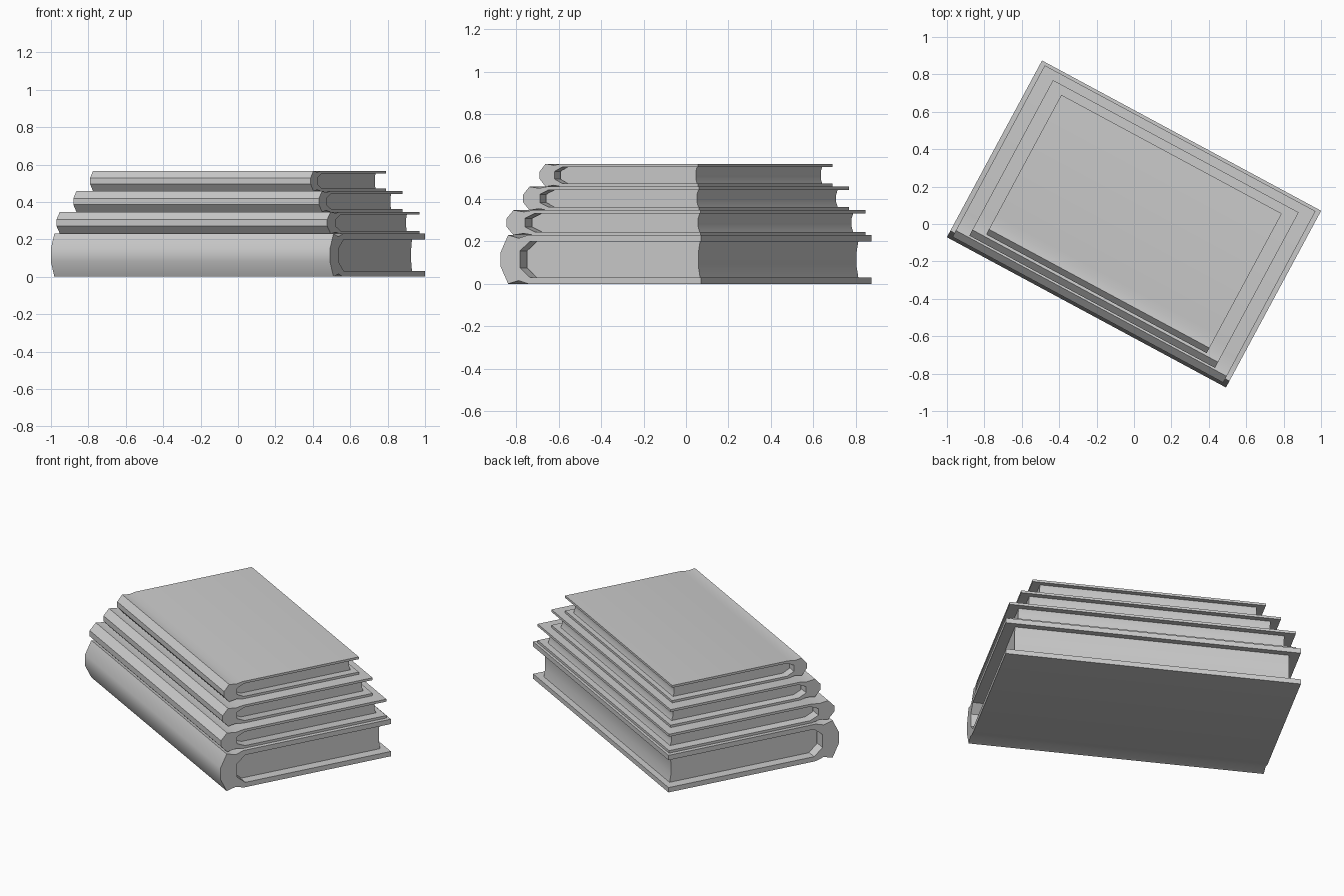
import bpy, bmesh, math

if "Cube" in bpy.data.objects:
    bpy.data.objects.remove(bpy.data.objects["Cube"])

LENGTH, WIDTH, HEIGHT = 1.695, 1.073, 0.23   # bottom book, others are scaled copies
HALF_W = WIDTH / 2
ANGLE = math.radians(-28.3)


def mirrored(lower):
    """Close a (y, z) half profile by mirroring it about mid height."""
    return lower + [(y, HEIGHT - z) for y, z in reversed(lower)]


def extrude(name, profile, length, location, scale):
    """Extrude a closed (y, z) profile along x, centred on x = 0."""
    bm = bmesh.new()
    face = bm.faces.new([bm.verts.new((-length / 2, y, z)) for y, z in profile])
    out = bmesh.ops.extrude_face_region(bm, geom=[face], use_keep_orig=True)
    verts = [g for g in out["geom"] if isinstance(g, bmesh.types.BMVert)]
    bmesh.ops.translate(bm, verts=verts, vec=(length, 0, 0))
    for v in bm.verts:
        v.co.x *= scale[0]
        v.co.y *= scale[1]
        v.co.z *= scale[2]
    bmesh.ops.recalc_face_normals(bm, faces=bm.faces)
    mesh = bpy.data.meshes.new(name)
    bm.to_mesh(mesh)
    bm.free()
    obj = bpy.data.objects.new(name, mesh)
    bpy.context.collection.objects.link(obj)
    obj.location = location
    obj.rotation_euler.z = ANGLE
    bpy.ops.object.select_all(action='DESELECT')
    obj.select_set(True)
    bpy.context.view_layer.objects.active = obj
    bpy.ops.object.shade_smooth_by_angle(angle=math.radians(35))
    return obj


# Cover: boards, hinge groove and faceted spine, then back along the inside
outer = mirrored([(HALF_W, 0), (-0.39, 0), (-0.44, 0.015),
                  (-0.497, 0), (-0.5365, 0.08)])
inner = mirrored([(HALF_W, 0.03), (-0.38, 0.03), (-0.434, 0.075)])
cover = outer + inner[::-1]

# Pages: rounded back against the spine, slightly hollow fore edge
fore = HALF_W - 0.037
pages = mirrored([(fore - 0.009, 0.08), (fore, 0.03),
                  (-0.375, 0.03), (-0.428, 0.075)])

# Stack: plan scale and thickness of each book, bottom to top
z = 0.0
for i, (s, h) in enumerate([(1.0, 0.23), (0.97, 0.117), (0.88, 0.111), (0.79, 0.108)], 1):
    scale = (s, s, h / HEIGHT)
    extrude(f"book_{i}_cover", cover, LENGTH, (0, 0, z), scale)
    extrude(f"book_{i}_pages", pages, LENGTH - 0.12, (0, 0, z), scale)
    z += h
